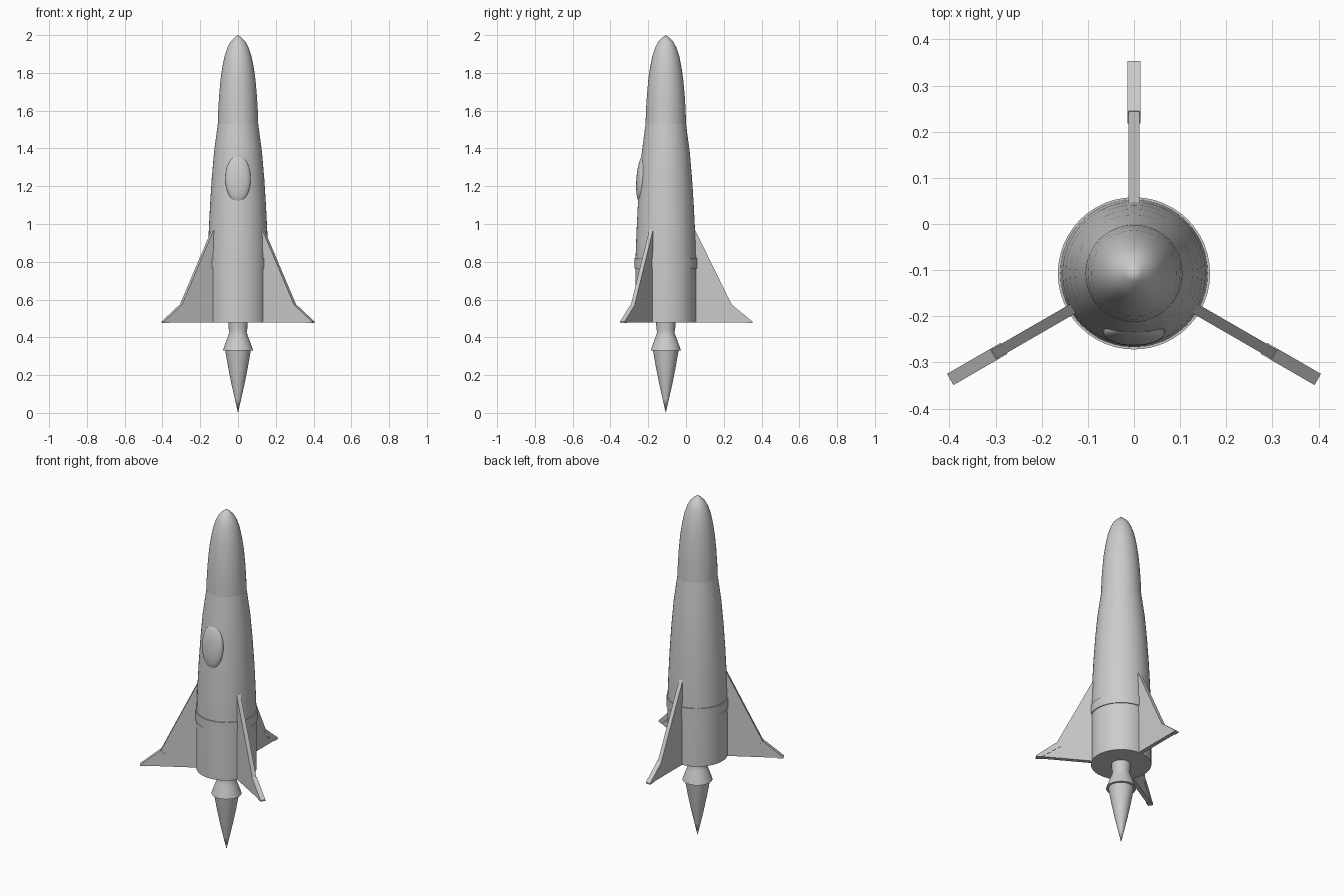
import bpy, bmesh, math
from mathutils import Matrix, Vector

if "Cube" in bpy.data.objects:
    bpy.data.objects.remove(bpy.data.objects["Cube"])

AXIS_Y = -0.107   # the rocket's centre line
grey = bpy.data.materials.new("plain_grey")
grey.diffuse_color = (0.6, 0.6, 0.6, 1)
grey.use_nodes = True
grey.node_tree.nodes["Principled BSDF"].inputs["Base Color"].default_value = grey.diffuse_color


def finish(bm, name, smooth=True):
    bmesh.ops.recalc_face_normals(bm, faces=bm.faces)
    mesh = bpy.data.meshes.new(name)
    bm.to_mesh(mesh)
    bm.free()
    obj = bpy.data.objects.new(name, mesh)
    bpy.context.collection.objects.link(obj)
    mesh.materials.append(grey)
    if smooth:
        bpy.ops.object.select_all(action='DESELECT')
        obj.select_set(True)
        bpy.context.view_layer.objects.active = obj
        bpy.ops.object.shade_smooth_by_angle(angle=math.radians(30))
    return obj


def lathe(name, profile, sides=48):
    """Turn a (radius, height) profile around the rocket axis."""
    bm = bmesh.new()
    verts = [bm.verts.new((r, AXIS_Y, z)) for r, z in profile]
    edges = [bm.edges.new(p) for p in zip(verts, verts[1:])]
    bmesh.ops.spin(bm, geom=verts + edges, cent=(0, AXIS_Y, 0), axis=(0, 0, 1),
                   angle=2 * math.pi, steps=sides, use_merge=False)
    bmesh.ops.remove_doubles(bm, verts=bm.verts, dist=1e-5)
    return finish(bm, name)


def plate(name, profile, thick, angle):
    """Extrude a (radius, height) outline, then turn it around the axis."""
    bm = bmesh.new()
    face = bm.faces.new([bm.verts.new((r, -thick / 2, z)) for r, z in profile])
    new = bmesh.ops.extrude_face_region(bm, geom=[face], use_keep_orig=True)["geom"]
    bmesh.ops.translate(bm, vec=(0, thick, 0),
                        verts=[v for v in new if isinstance(v, bmesh.types.BMVert)])
    bm.transform(Matrix.Translation((0, AXIS_Y, 0)) @ Matrix.Rotation(angle, 4, 'Z'))
    return finish(bm, name, smooth=False)


# fuselage, nose and band
lathe("fuselage", [(0, 0.478), (0.161, 0.478), (0.161, 0.70), (0.160, 0.82),
                   (0.155, 0.96), (0.148, 1.1), (0.139, 1.24), (0.127, 1.38),
                   (0.107, 1.53)])
lathe("nose_cone", [(0.107, 1.53), (0.105, 1.6), (0.1, 1.68), (0.093, 1.76),
                    (0.083, 1.83), (0.071, 1.89), (0.056, 1.935), (0.04, 1.965),
                    (0.018, 1.987), (0, 2.0)])
lathe("body_band", [(0.155, 0.765), (0.165, 0.765), (0.165, 0.82), (0.155, 0.82)])

# engine nozzle and flame
lathe("nozzle", [(0, 0.49), (0.052, 0.49), (0.05, 0.45), (0.046, 0.425),
                 (0.055, 0.40), (0.068, 0.365), (0.08, 0.33), (0, 0.33)], 32)
lathe("flame", [(0, 0.332), (0.068, 0.332), (0.052, 0.24), (0.034, 0.15),
                (0.017, 0.075), (0, 0.0)], 32)

# oval window, leaning with the fuselage
bm = bmesh.new()
bmesh.ops.create_uvsphere(bm, u_segments=32, v_segments=20, radius=1)
bm.transform(Matrix.Translation((0, -0.2345, 1.24)) @ Matrix.Rotation(math.radians(4.5), 4, 'X').inverted()
             @ Matrix.Diagonal((0.067, 0.028, 0.125, 1)))
# lean so the lower end comes forward
lean = max(bm.verts, key=lambda v: v.co.z).co.y
if lean < -0.2345:
    for v in bm.verts:
        v.co.y += 2 * math.tan(math.radians(4.5)) * (v.co.z - 1.24)
finish(bm, "window")

# three fins with slightly thicker tips
for i in range(3):
    a = math.radians(90 + 120 * i)
    plate(f"fin_{i + 1}", [(0.13, 0.478), (0.445, 0.478), (0.352, 0.567),
                           (0.152, 0.975), (0.13, 0.975)], 0.023, a)
    plate(f"fin_tip_{i + 1}", [(0.325, 0.552), (0.352, 0.571), (0.46, 0.483),
                               (0.46, 0.476), (0.43, 0.476)], 0.028, a)
